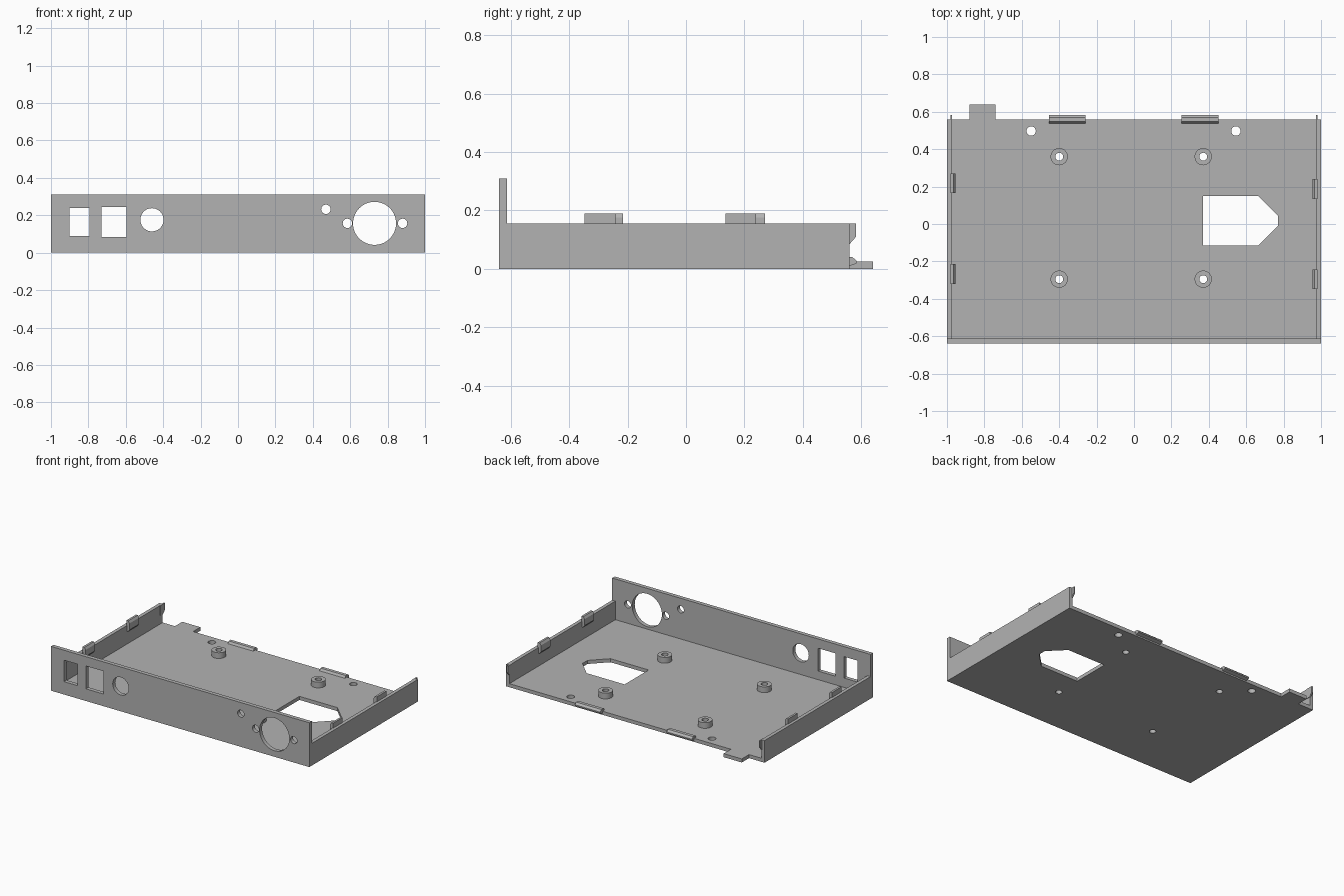
import bpy
import bmesh
import math
from mathutils import Matrix

cube = bpy.data.objects.get("Cube")
if cube:
    bpy.data.objects.remove(cube, do_unlink=True)

GREY = (0.45, 0.45, 0.45, 1)
metal = bpy.data.materials.new("plain grey")
metal.use_nodes = True
metal.diffuse_color = GREY
metal.node_tree.nodes["Principled BSDF"].inputs["Base Color"].default_value = GREY

# Maps a profile (u, v) and its depth w to x, y, z
AXES = {
    "x": Matrix(((0, 0, 1, 0), (1, 0, 0, 0), (0, 1, 0, 0), (0, 0, 0, 1))),
    "y": Matrix(((1, 0, 0, 0), (0, 0, -1, 0), (0, 1, 0, 0), (0, 0, 0, 1))),
    "z": Matrix.Identity(4),
}


def rect(u0, u1, v0, v1):
    return [(u0, v0), (u1, v0), (u1, v1), (u0, v1)]


def circle(u, v, r, n=40):
    return [(u + r * math.cos(math.tau * i / n), v + r * math.sin(math.tau * i / n))
            for i in range(n)]


def prism(name, outline, axis, start, end, holes=()):
    """Extrude a flat profile, with holes, from start to end along an axis."""
    curve = bpy.data.curves.new(name, "CURVE")
    curve.dimensions = "2D"
    curve.fill_mode = "BOTH"
    curve.extrude = abs(end - start) / 2
    for loop in [outline, *holes]:
        spline = curve.splines.new("POLY")
        spline.points.add(len(loop) - 1)
        for point, (u, v) in zip(spline.points, loop):
            point.co = (u, v, 0, 1)
        spline.use_cyclic_u = True
    obj = bpy.data.objects.new(name, curve)
    bpy.context.collection.objects.link(obj)
    bpy.ops.object.select_all(action="DESELECT")
    obj.select_set(True)
    bpy.context.view_layer.objects.active = obj
    bpy.ops.object.convert(target="MESH")
    obj = bpy.context.object
    mesh = obj.data
    middle = (start + end) / 2 * (-1 if axis == "y" else 1)
    mesh.transform(AXES[axis] @ Matrix.Translation((0, 0, middle)))
    bm = bmesh.new()
    bm.from_mesh(mesh)
    bmesh.ops.remove_doubles(bm, verts=bm.verts, dist=0.00005)
    bmesh.ops.recalc_face_normals(bm, faces=bm.faces)
    bm.to_mesh(mesh)
    bm.free()
    mesh.materials.clear()
    mesh.materials.append(metal)
    bpy.ops.object.shade_smooth_by_angle(angle=math.radians(25))
    return obj


T = 0.025                      # sheet thickness
FRONT, BACK = -0.64, 0.56
INNER_FRONT = FRONT + 0.028
INNER = 1 - T
WALL_TOP = 0.155

# Floor with screw holes and a pointed opening
posts = [(x, y) for x in (-0.4, 0.37) for y in (-0.295, 0.36)]
opening = [(0.37, -0.115), (0.665, -0.115), (0.77, -0.01),
           (0.77, 0.045), (0.665, 0.15), (0.37, 0.15)]
floor_holes = [circle(x, y, 0.021) for x, y in posts]
floor_holes += [circle(x, 0.497, 0.025) for x in (-0.55, 0.545)]
floor_holes.append(opening)
prism("floor", rect(-INNER, INNER, INNER_FRONT, BACK), "z", 0, T, floor_holes)

# Front panel with connector and switch openings
panel_holes = [rect(-0.9, -0.795, 0.09, 0.24), rect(-0.73, -0.595, 0.085, 0.245),
               circle(-0.46, 0.176, 0.062), circle(0.73, 0.157, 0.115, 64)]
panel_holes += [circle(x, z, 0.025) for x, z in ((0.47, 0.232), (0.585, 0.157), (0.88, 0.157))]
prism("front_panel", rect(-1, 1, 0, 0.31), "y", FRONT, INNER_FRONT, panel_holes)

# Side walls, each with a rear hook and two inner clips
hook = [(0.53, 0.085), (BACK, 0.085), (0.582, 0.11), (0.582, WALL_TOP), (0.53, WALL_TOP)]
clip_starts = {"left": (-0.347, 0.135), "right": (-0.32, 0.165)}
for side, s in (("left", 1), ("right", -1)):
    prism(side + "_wall", rect(INNER_FRONT, BACK, 0, WALL_TOP), "x", s * INNER, s)
    prism(side + "_rear_hook", hook, "x", s * 0.972, s * 0.981)
    clip = [(s * x, z) for x, z in ((0.98, 0.115), (0.967, 0.115), (0.955, 0.13),
                                    (0.955, 0.175), (0.965, 0.19), (0.98, 0.19))]
    for place, y in zip(("front", "back"), clip_starts[side]):
        prism(f"{side}_{place}_clip", clip, "y", y, y + 0.105)

# Standoffs
for x, y in posts:
    prism("standoff", circle(x, y, 0.046), "z", T, 0.065, [circle(x, y, 0.021)])

# Rear tab and rear latches
prism("rear_tab", rect(-0.88, -0.74, BACK, 0.64), "z", 0, T)
latch = [(0.537, T), (0.547, 0.04), (0.57, 0.04), (0.584, 0.027), (0.584, 0.018), (BACK, 0.01), (BACK, T)]
for x in (-0.455, 0.255):
    prism("rear_latch", latch, "x", x, x + 0.197)
